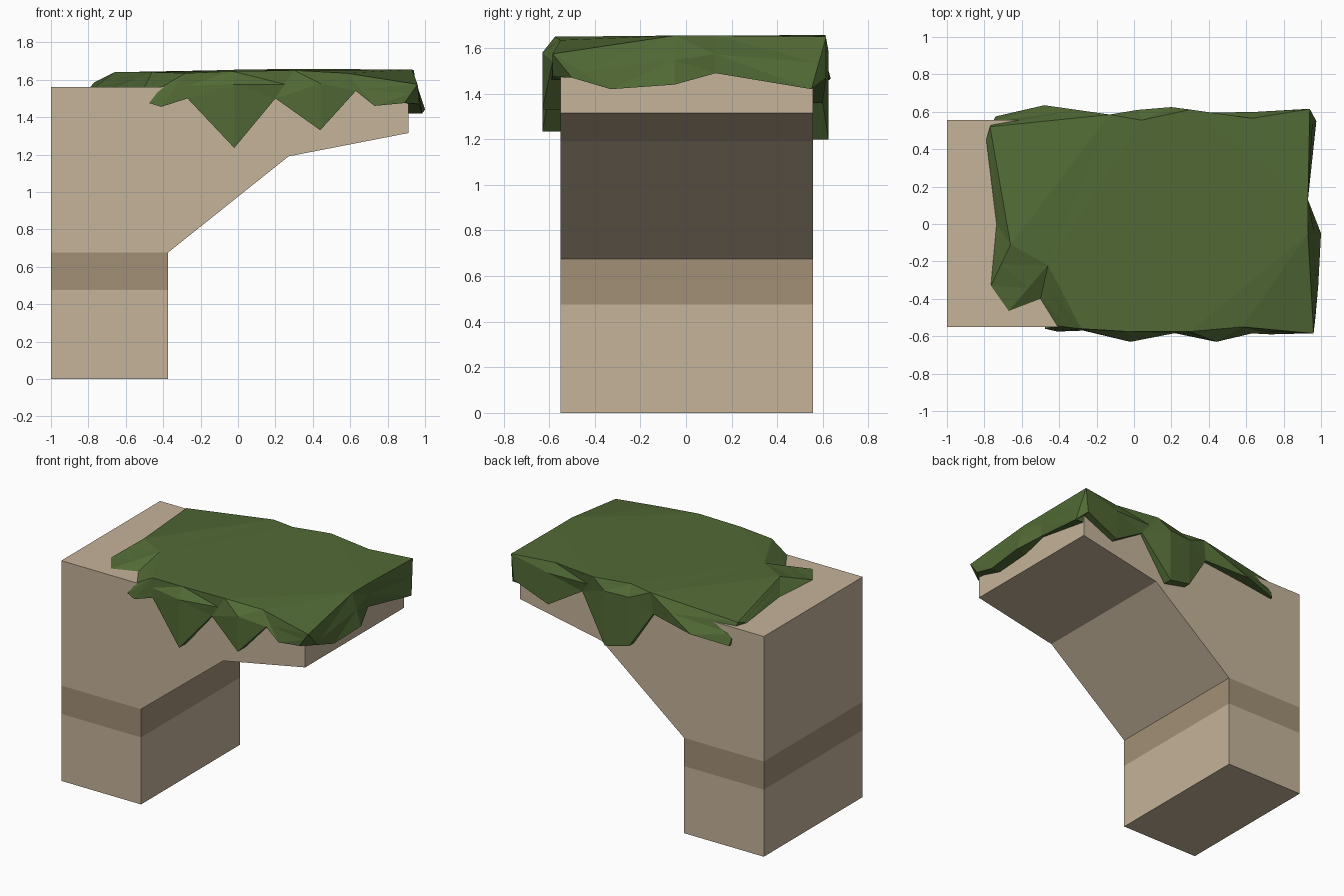
import bpy, bmesh
from mathutils import Vector

if "Cube" in bpy.data.objects:
    bpy.data.objects.remove(bpy.data.objects["Cube"])


def material(name, rgb):
    m = bpy.data.materials.new(name)
    m.diffuse_color = (*rgb, 1)
    m.use_nodes = True
    m.node_tree.nodes["Principled BSDF"].inputs["Base Color"].default_value = m.diffuse_color
    return m


def finish(bm, name, mats):
    bmesh.ops.remove_doubles(bm, verts=bm.verts, dist=0.0005)
    bmesh.ops.recalc_face_normals(bm, faces=bm.faces)
    me = bpy.data.meshes.new(name)
    bm.to_mesh(me)
    bm.free()
    for m in mats:
        me.materials.append(m)
    ob = bpy.data.objects.new(name, me)
    bpy.context.collection.objects.link(ob)
    return ob


stone = material("tan stone", (0.558, 0.451, 0.323))
dark = material("dark tan band", (0.361, 0.279, 0.181))
green = material("grass green", (0.084, 0.144, 0.036))

# Rock ledge: side profile extruded along y, with a darker band cut in
Y0, Y1 = -0.55, 0.557
profile = [(-1, 0), (-0.375, 0), (-0.375, 0.675), (0.27, 1.19),
           (0.912, 1.315), (0.912, 1.56), (-1, 1.56)]
bm = bmesh.new()
face = bm.faces.new([bm.verts.new((x, Y0, z)) for x, z in profile])
ext = bmesh.ops.extrude_face_region(bm, geom=[face], use_keep_orig=True)
bmesh.ops.translate(bm, vec=(0, Y1 - Y0, 0),
                    verts=[v for v in ext["geom"] if isinstance(v, bmesh.types.BMVert)])
for z in (0.475, 0.675):
    bmesh.ops.bisect_plane(bm, geom=bm.verts[:] + bm.edges[:] + bm.faces[:],
                           plane_co=(0, 0, z), plane_no=(0, 0, 1))
for f in bm.faces:
    zs = [v.co.z for v in f.verts]
    f.material_index = int(min(zs) > 0.47 and max(zs) < 0.68)
finish(bm, "rock_ledge", [stone, dark])

# Grass cap: upper rim, counter-clockwise from the front left notch
rim = [(-0.46, -0.22, 1.64), (-0.28, -0.56, 1.635), (-0.03, -0.575, 1.645),
       (0.3, -0.575, 1.65), (0.58, -0.55, 1.635), (0.96, -0.585, 1.575),
       (0.93, -0.05, 1.655), (0.93, 0.13, 1.655), (0.94, 0.615, 1.65),
       (0.63, 0.565, 1.652), (0.3, 0.612, 1.657), (0.04, 0.555, 1.655),
       (-0.13, 0.585, 1.65), (-0.77, 0.52, 1.585), (-0.66, -0.11, 1.64)]
# Ragged lower lip: index of the rim point above, then x, y, z
lip = [(0, -0.67, -0.465, 1.56), (0, -0.5, -0.4, 1.56), (1, -0.41, -0.545, 1.56),
       (1, -0.475, -0.56, 1.475), (1, -0.41, -0.575, 1.455), (1, -0.27, -0.57, 1.5),
       (2, -0.02, -0.63, 1.235), (3, 0.2, -0.58, 1.5), (3, 0.44, -0.63, 1.33),
       (4, 0.63, -0.585, 1.54), (4, 0.73, -0.59, 1.46), (5, 0.89, -0.585, 1.475),
       (5, 0.97, -0.5, 1.47), (5, 0.985, -0.33, 1.42), (6, 1.0, -0.05, 1.44),
       (7, 0.93, 0.13, 1.49), (8, 0.975, 0.55, 1.42), (8, 0.92, 0.615, 1.47),
       (9, 0.66, 0.6, 1.36), (10, 0.41, 0.575, 1.51), (10, 0.2, 0.625, 1.2),
       (11, 0.02, 0.61, 1.24), (12, -0.15, 0.58, 1.5), (12, -0.48, 0.635, 1.465),
       (13, -0.74, 0.575, 1.43), (13, -0.79, 0.45, 1.56), (14, -0.735, 0.0, 1.56),
       (14, -0.765, -0.33, 1.56)]

bm = bmesh.new()
top = [bm.verts.new(p) for p in rim]
columns = []
for i, x, y, z in lip:
    tip, r = Vector((x, y, z)), Vector(rim[i])
    # shoulder bulges out over the long blades; inner point meets the rock
    mid = Vector((x, y, r.z - 0.07)) if r.z - z > 0.25 else r.lerp(tip, 0.5)
    inner = Vector((min(x, 0.91), max(Y0 + 0.002, min(Y1 - 0.002, y)), z))
    columns.append([top[i]] + [bm.verts.new(p) for p in (mid, tip, inner)])

# Skirt strips between neighbouring columns
for a, b in zip(columns, columns[1:] + columns[:1]):
    for k in range(3):
        ring = list(dict.fromkeys([a[k], a[k + 1], b[k + 1], b[k]]))
        bm.faces.new(ring)
bm.faces.new(top)
bmesh.ops.triangulate(bm, faces=bm.faces[:])
finish(bm, "grass_cap", [green])
